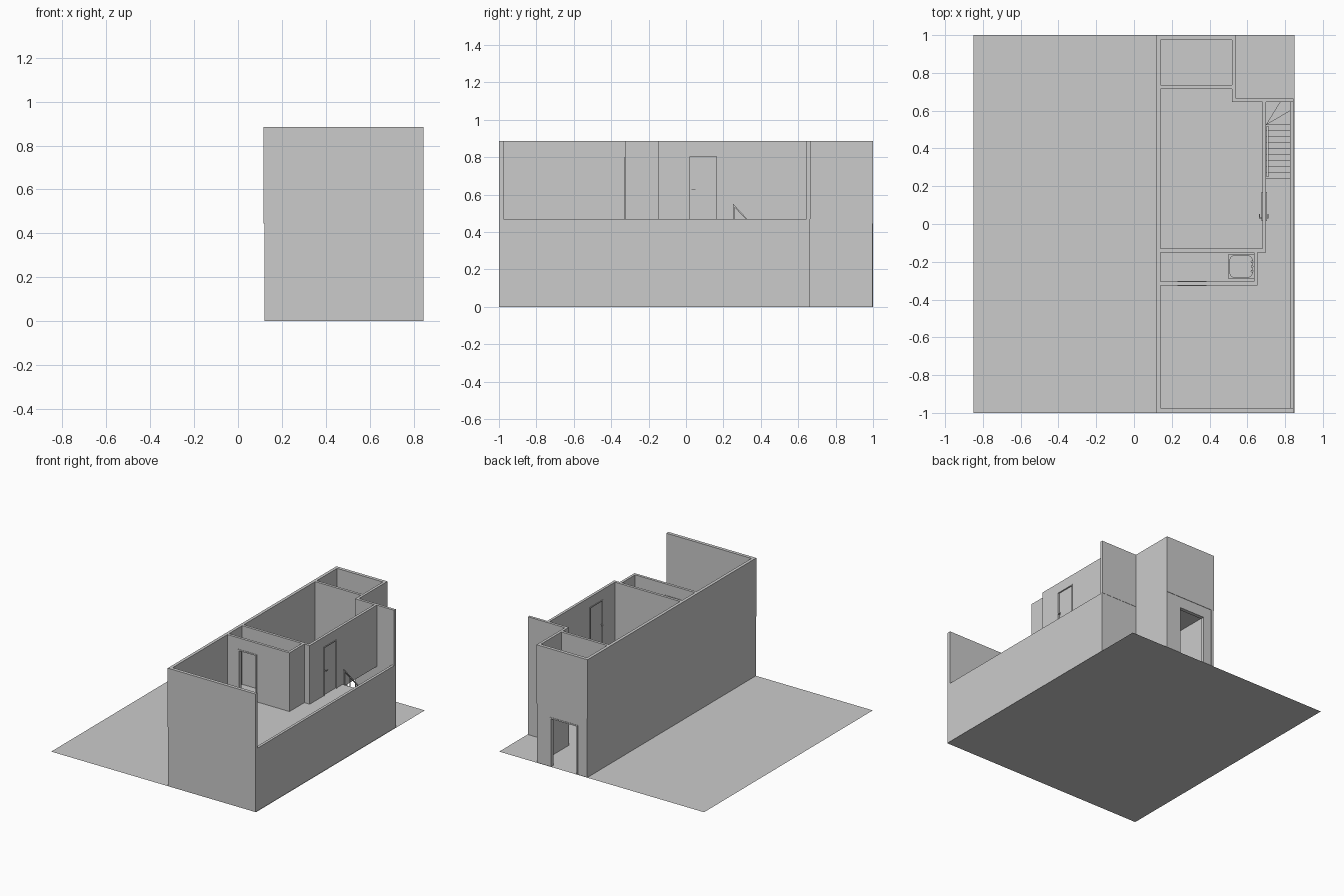
import bpy, bmesh, math

if "Cube" in bpy.data.objects:
    bpy.data.objects.remove(bpy.data.objects["Cube"])

FLOOR, LOW, TOP = 0.445, 0.47, 0.885   # upper floor, lower wall top, upper wall top


def prism(name, pts, z0, z1):
    """Extrude a plan outline between two heights."""
    bm = bmesh.new()
    face = bm.faces.new([bm.verts.new((x, y, z0)) for x, y in pts])
    if z1 > z0:
        r = bmesh.ops.extrude_face_region(bm, geom=[face])
        vs = [v for v in r["geom"] if isinstance(v, bmesh.types.BMVert)]
        bmesh.ops.translate(bm, verts=vs, vec=(0, 0, z1 - z0))
    bmesh.ops.recalc_face_normals(bm, faces=bm.faces)
    me = bpy.data.meshes.new(name)
    bm.to_mesh(me)
    bm.free()
    ob = bpy.data.objects.new(name, me)
    bpy.context.collection.objects.link(ob)
    return ob


def box(name, x0, x1, y0, y1, z0, z1):
    return prism(name, [(x0, y0), (x1, y0), (x1, y1), (x0, y1)], z0, z1)


def door_wall_x(name, x0, x1, y0, y1, z0, z1, d0, d1, dz):
    """Wall along x with a framed doorway from d0 to d1, up to height dz."""
    box(name + "_left", x0, d0, y0, y1, z0, z1)
    box(name + "_right", d1, x1, y0, y1, z0, z1)
    box(name + "_lintel", d0, d1, y0, y1, dz, z1)
    f, p = 0.01, 0.003
    box(name + "_jamb_a", d0, d0 + f, y0 - p, y1 + p, z0, dz)
    box(name + "_jamb_b", d1 - f, d1, y0 - p, y1 + p, z0, dz)
    box(name + "_head", d0 + f, d1 - f, y0 - p, y1 + p, dz - f, dz)


def rounded(x0, x1, y0, y1, r, n=6):
    pts = []
    for cx, cy, a in ((x1 - r, y1 - r, 0), (x0 + r, y1 - r, 90),
                      (x0 + r, y0 + r, 180), (x1 - r, y0 + r, 270)):
        for i in range(n + 1):
            t = math.radians(a + 90 * i / n)
            pts.append((cx + r * math.cos(t), cy + r * math.sin(t)))
    return pts


# Ground
box("ground", -0.85, 0.85, -1, 1, 0, 0)

# Lower storey shell
box("lower_left_wall", 0.12, 0.14, -1, 1, 0, FLOOR)
box("lower_front_wall", 0.14, 0.845, -1, -0.975, 0, LOW)
box("lower_right_wall", 0.825, 0.845, -0.975, 0.645, 0, LOW)
box("lower_stair_end_wall", 0.52, 0.845, 0.645, 0.663, 0, LOW)
box("lower_hall_right_wall", 0.52, 0.54, 0.663, 0.975, 0, FLOOR)
door_wall_x("lower_back_wall", 0.14, 0.54, 0.975, 0.997, 0, FLOOR, 0.20, 0.43, 0.37)

# Upper floor, leaving the stair well open
box("floor_main", 0.14, 0.70, -0.975, 0.645, FLOOR - 0.02, FLOOR)
box("floor_back_room", 0.14, 0.52, 0.645, 0.975, FLOOR - 0.02, FLOOR)
box("floor_landing", 0.70, 0.825, -0.975, 0.24, FLOOR - 0.02, FLOOR)

# Upper storey outer walls
box("upper_left_wall", 0.117, 0.14, -1, 1, FLOOR, TOP)
box("upper_front_wall", 0.14, 0.845, -1, -0.975, LOW, TOP)
box("upper_back_wall", 0.14, 0.54, 0.975, 1, FLOOR, TOP)
box("back_room_right_wall", 0.52, 0.54, 0.645, 0.975, FLOOR, TOP)
box("stair_end_wall", 0.54, 0.845, 0.645, 0.665, LOW, TOP)

# Upper storey partitions
box("back_room_partition", 0.14, 0.52, 0.715, 0.735, FLOOR, TOP)
box("bedroom_front_wall", 0.14, 0.70, -0.15, -0.13, FLOOR, TOP)
box("bathroom_right_wall", 0.635, 0.655, -0.305, -0.15, FLOOR, TOP)
door_wall_x("bathroom_front_wall", 0.14, 0.655, -0.325, -0.305, FLOOR, TOP, 0.23, 0.385, 0.80)

# Bedroom side wall with a closed door
box("bedroom_side_wall_front", 0.68, 0.70, -0.13, 0.015, FLOOR, TOP)
box("bedroom_side_wall_back", 0.68, 0.70, 0.17, 0.645, FLOOR, TOP)
box("bedroom_side_wall_lintel", 0.68, 0.70, 0.015, 0.17, 0.81, TOP)
box("bedroom_door_jamb_a", 0.676, 0.704, 0.015, 0.022, FLOOR, 0.81)
box("bedroom_door_jamb_b", 0.676, 0.704, 0.163, 0.17, FLOOR, 0.81)
box("bedroom_door_head", 0.676, 0.704, 0.022, 0.163, 0.803, 0.81)
box("bedroom_door_leaf", 0.682, 0.694, 0.022, 0.163, FLOOR, 0.803)
for side, x0, x1, g0, g1 in (("inner", 0.662, 0.682, 0.662, 0.666),
                             ("outer", 0.694, 0.712, 0.708, 0.712)):
    box("door_handle_stem_" + side, x0, x1, 0.030, 0.034, 0.626, 0.630)
    box("door_handle_grip_" + side, g0, g1, 0.034, 0.052, 0.626, 0.630)

# Shower tray with a sunken rounded basin
box("shower_tray_base", 0.50, 0.634, -0.29, -0.16, FLOOR, FLOOR + 0.008)
rim = box("shower_tray_rim", 0.50, 0.634, -0.29, -0.16, FLOOR + 0.008, FLOOR + 0.025)
cutter = prism("shower_basin_cutter", rounded(0.508, 0.626, -0.282, -0.168, 0.025),
               FLOOR, FLOOR + 0.05)
cutter.hide_render = True
cutter.hide_viewport = True
cut = rim.modifiers.new("basin", "BOOLEAN")
cut.operation = "DIFFERENCE"
cut.solver = "EXACT"
cut.object = cutter
for i in range(3):
    y = -0.25 + 0.025 * i
    prism("shower_control_%d" % i, rounded(0.618, 0.632, y - 0.007, y + 0.007, 0.0069, 3), 0.60, 0.614)

# Straight flight descending to the back
RISE, GO = FLOOR / 13, 0.032
for i in range(9):
    z = FLOOR - RISE * (i + 1)
    y = 0.24 + GO * i
    box("stair_step_%d" % i, 0.70, 0.825, y, y + GO, z - RISE - 0.01, z)
    if i % 2 == 0:
        box("stair_baluster_%d" % i, 0.704, 0.709, y + 0.013, y + 0.018, z, z + 0.125)

# Winder steps turning toward the ground floor
y0, y1 = 0.528, 0.645
winders = ([(0.70, y0), (0.825, y0), (0.825, 0.60)],
           [(0.70, y0), (0.825, 0.60), (0.825, y1), (0.772, y1)],
           [(0.70, y0), (0.772, y1), (0.70, y1)])
for i, pts in enumerate(winders):
    z = FLOOR - RISE * (10 + i)
    prism("stair_winder_%d" % i, pts, max(0, z - RISE - 0.01), z)

# Sloping handrail
rail = box("stair_handrail", 0.702, 0.711, 0.25, 0.52, 0, 0.01)
for v in rail.data.vertices:
    v.co.z += FLOOR - RISE + 0.125 - (v.co.y - 0.256) * RISE / GO
